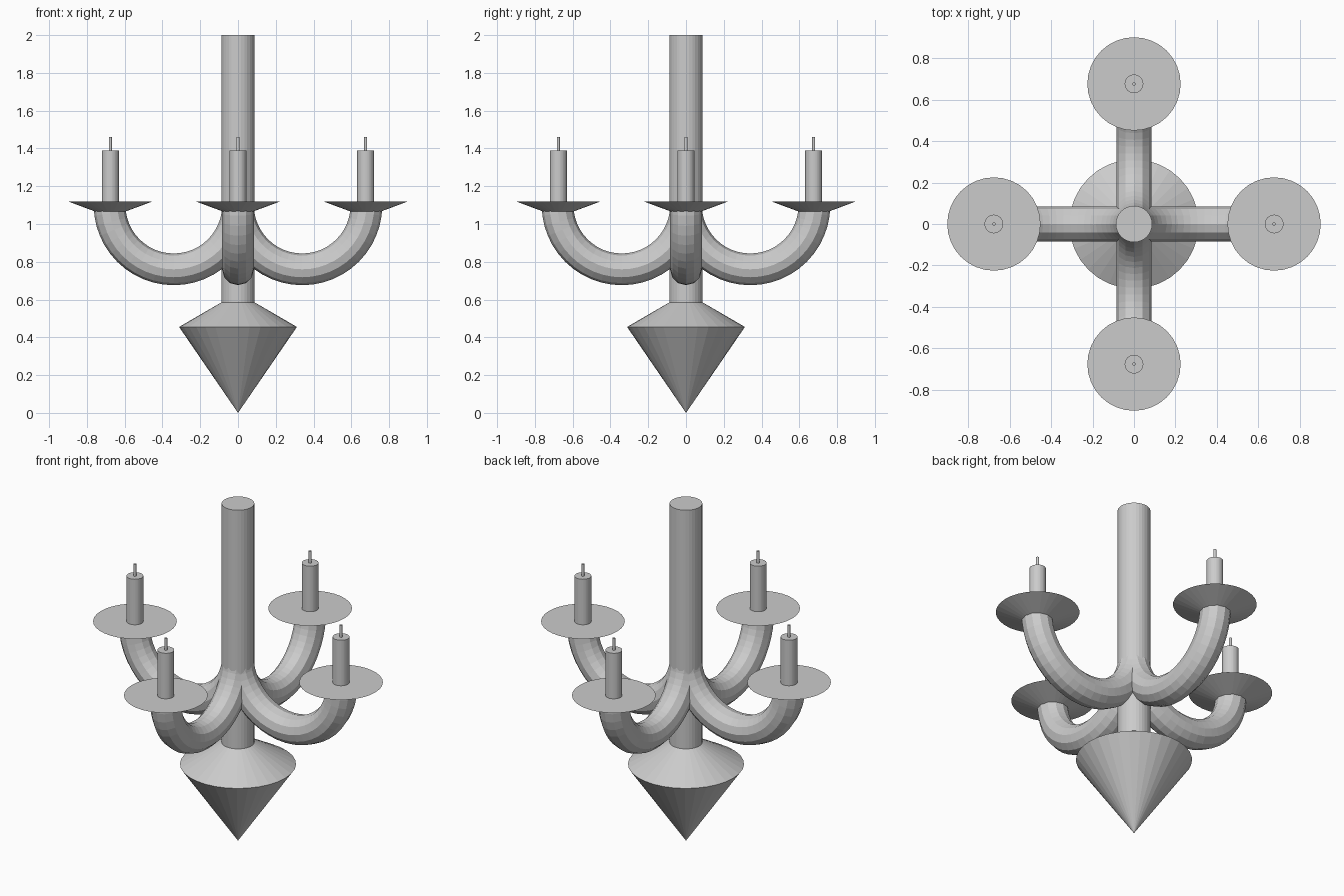
import bpy, bmesh
from math import pi, sin, cos
from mathutils import Matrix

cube = bpy.data.objects.get("Cube")
if cube:
    bpy.data.objects.remove(cube)

GREY = (0.6, 0.6, 0.6, 1)
mat = bpy.data.materials.new("plain grey")
mat.use_nodes = True
mat.diffuse_color = GREY
mat.node_tree.nodes["Principled BSDF"].inputs["Base Color"].default_value = GREY


def finish(bm, name):
    bmesh.ops.recalc_face_normals(bm, faces=bm.faces)
    mesh = bpy.data.meshes.new(name)
    bm.to_mesh(mesh)
    bm.free()
    mesh.materials.append(mat)
    ob = bpy.data.objects.new(name, mesh)
    bpy.context.collection.objects.link(ob)
    return ob


def frustum(name, r_low, r_high, z_low, z_high, x=0, angle=0, sides=32):
    """Upright cylinder or cone, moved out by x and turned about the centre."""
    bm = bmesh.new()
    place = Matrix.Rotation(angle, 4, 'Z') @ Matrix.Translation((x, 0, (z_low + z_high) / 2))
    bmesh.ops.create_cone(bm, cap_ends=True, segments=sides, radius1=r_low,
                          radius2=r_high, depth=z_high - z_low, matrix=place)
    return finish(bm, name)


def arm(name, angle, ring=0.34, tube=0.084, z=1.10, steps=24, sides=12):
    """Lower half of a torus, reaching from the column to the dish."""
    bm = bmesh.new()
    loops = []
    for i in range(steps + 1):
        a = pi + pi * i / steps
        loop = []
        for j in range(sides):
            b = 2 * pi * j / sides
            r = ring + tube * cos(b)
            loop.append(bm.verts.new((ring + r * cos(a), tube * sin(b), z + r * sin(a))))
        loops.append(loop)
    for p, q in zip(loops, loops[1:]):
        for j in range(sides):
            k = (j + 1) % sides
            bm.faces.new((p[j], p[k], q[k], q[j]))
    bm.faces.new(loops[0])
    bm.faces.new(loops[-1])
    bm.transform(Matrix.Rotation(angle, 4, 'Z'))
    return finish(bm, name)


# Central column and pointed finial
frustum("column", 0.088, 0.088, 0.58, 2.0)
frustum("finial_shoulder", 0.312, 0.088, 0.455, 0.585)
frustum("finial_point", 0, 0.312, 0, 0.455)

# Four arms, each with a dish, a candle and a wick
for i, side in enumerate(("left", "back", "right", "front")):
    turn = i * pi / 2
    arm(side + "_arm", turn)
    frustum(side + "_dish", 0.08, 0.225, 1.066, 1.12, 0.676, turn)
    frustum(side + "_candle", 0.045, 0.045, 1.11, 1.39, 0.676, turn)
    frustum(side + "_wick", 0.008, 0.008, 1.38, 1.46, 0.676, turn, 12)
